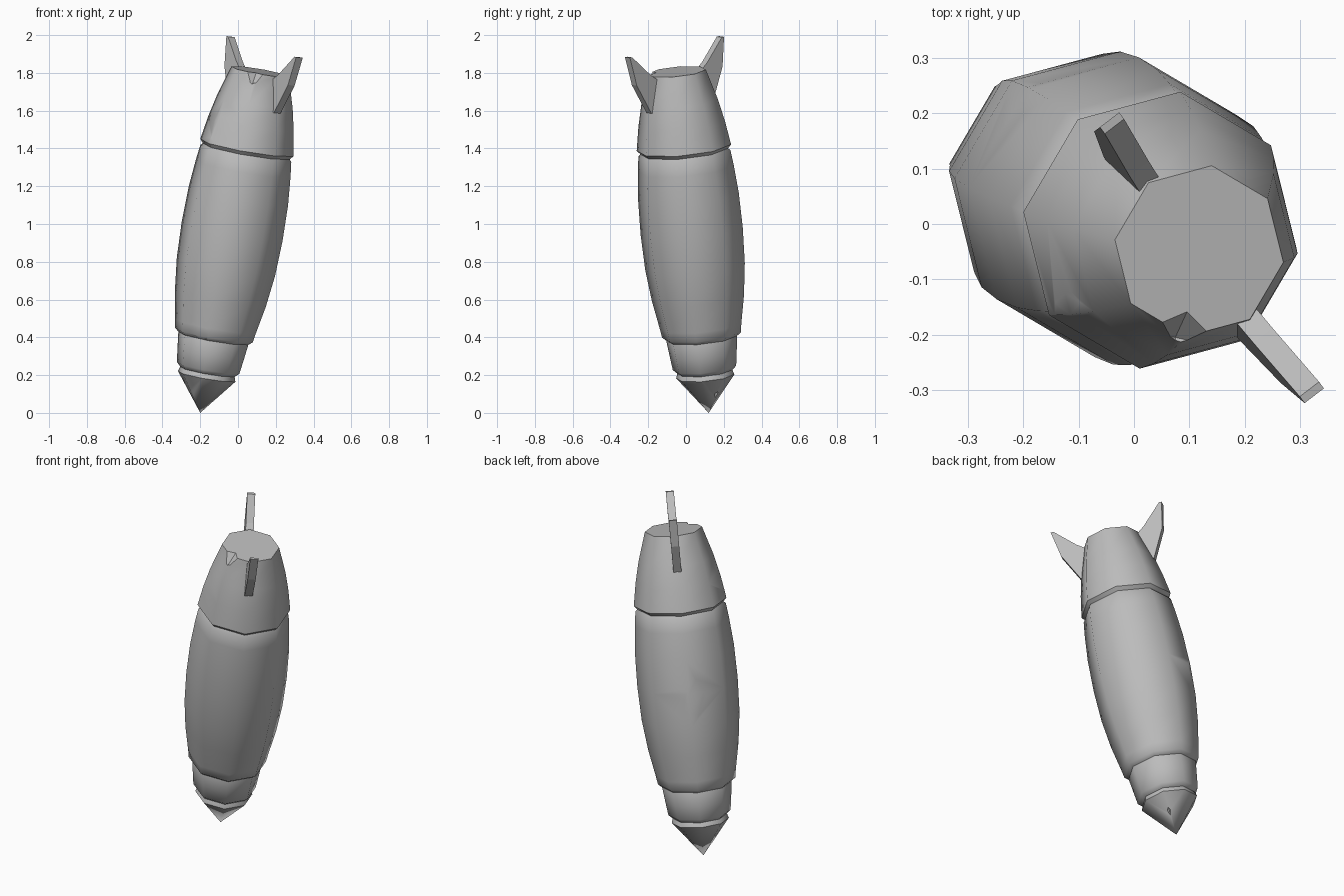
import bpy, bmesh, math
from mathutils import Vector, Matrix

if "Cube" in bpy.data.objects:
    bpy.data.objects.remove(bpy.data.objects["Cube"])

NOSE = Vector((-0.20, 0.12, 0.0))
AXIS = Vector((0.32, -0.17, 1.82)).normalized()
FRAME = Matrix.Translation(NOSE) @ Vector((0, 0, 1)).rotation_difference(AXIS).to_matrix().to_4x4()
SIDES, PHASE = 8, math.radians(-8)

grey = bpy.data.materials.new("weathered_grey")
grey.diffuse_color = (0.5, 0.5, 0.5, 1)
grey.use_nodes = True
grey.node_tree.nodes["Principled BSDF"].inputs["Base Color"].default_value = grey.diffuse_color


def polar(r, a, t):
    return Vector((r * math.cos(a), r * math.sin(a), t))


def make(name, bm, mat=True):
    bmesh.ops.recalc_face_normals(bm, faces=bm.faces)
    bm.transform(FRAME)
    me = bpy.data.meshes.new(name)
    bm.to_mesh(me)
    bm.free()
    ob = bpy.data.objects.new(name, me)
    bpy.context.collection.objects.link(ob)
    if mat:
        me.materials.append(grey)
    return ob


def select(ob):
    bpy.ops.object.select_all(action='DESELECT')
    ob.select_set(True)
    bpy.context.view_layer.objects.active = ob


def lathe(name, profile):
    """Closed eight-sided shell from (distance along axis, radius) pairs."""
    bm = bmesh.new()
    rings = []
    for t, r in profile:
        if r == 0:
            rings.append([bm.verts.new((0, 0, t))] * SIDES)
        else:
            rings.append([bm.verts.new(polar(r, PHASE + i * math.tau / SIDES, t)) for i in range(SIDES)])
    for a, b in zip(rings, rings[1:]):
        for i in range(SIDES):
            j = (i + 1) % SIDES
            bm.faces.new(list(dict.fromkeys((a[i], a[j], b[j], b[i]))))
    for ring in (rings[0], rings[-1]):
        if ring[0] is not ring[1]:
            bm.faces.new(ring)
    return make(name, bm)


def dent(ob, t, r, az, size):
    """Chip a wedge out of a part; size is (radial, sideways, along axis)."""
    bm = bmesh.new()
    bmesh.ops.create_uvsphere(bm, u_segments=4, v_segments=2, radius=1)
    a = math.radians(az)
    bm.transform(Matrix.Translation(polar(r, a, t)) @ Matrix.Rotation(a, 4, 'Z')
                 @ Matrix.Diagonal((*size, 1)))
    cutter = make("dent_cutter", bm, False)
    cutter.hide_render = True
    mod = ob.modifiers.new("dent", 'BOOLEAN')
    mod.operation, mod.solver, mod.object = 'DIFFERENCE', 'EXACT', cutter
    select(ob)
    bpy.ops.object.modifier_apply(modifier=mod.name)
    bpy.data.objects.remove(cutter)


def smooth(ob):
    select(ob)
    bpy.ops.object.shade_smooth_by_angle(angle=math.radians(47))


# Pointed nose with a chamfered shoulder
nose = lathe("nose_cone", [(0, 0), (0.197, 0.156), (0.222, 0.148), (0.25, 0.13)])
dent(nose, 0.10, 0.085, 37, (0.016, 0.010, 0.12))
dent(nose, 0.10, 0.085, 217, (0.016, 0.010, 0.12))

# Narrow collar above the nose
collar = lathe("collar", [(0.215, 0.14), (0.243, 0.170), (0.32, 0.18), (0.41, 0.191), (0.43, 0.18)])

# Bulging main body with a dent in the rear left
body = lathe("main_body", [(0.395, 0.18), (0.42, 0.211), (0.47, 0.219), (0.62, 0.247), (0.79, 0.267),
                           (0.98, 0.274), (1.17, 0.270), (1.32, 0.257), (1.40, 0.247), (1.43, 0.22)])
dent(body, 0.95, 0.275, 137, (0.06, 0.10, 0.15))
dent(body, 0.415, 0.205, 248, (0.035, 0.05, 0.055))

# Tapered tail section with a chipped rim
tail = lathe("tail_section", [(1.40, 0.225), (1.432, 0.253), (1.56, 0.232), (1.68, 0.205), (1.842, 0.156)])
dent(tail, 1.59, 0.235, 212, (0.035, 0.06, 0.11))
dent(tail, 1.425, 0.25, 217, (0.03, 0.07, 0.045))
dent(tail, 1.85, 0.165, 259, (0.06, 0.09, 0.07))

for part in (nose, collar, body, tail):
    smooth(part)

# Two swept fins on opposite corners of the tail
FIN = [(0.12, 1.66), (0.208, 1.655), (0.287, 1.82), (0.315, 1.975), (0.30, 1.975), (0.19, 1.86), (0.145, 1.825)]
for name, az in (("front_fin", -53), ("rear_fin", 127)):
    bm = bmesh.new()
    face = bm.faces.new([bm.verts.new((r, -0.022, t)) for r, t in FIN])
    ext = bmesh.ops.extrude_face_region(bm, geom=[face])
    bmesh.ops.translate(bm, vec=(0, 0.044, 0), verts=[v for v in ext["geom"] if isinstance(v, bmesh.types.BMVert)])
    bm.transform(Matrix.Rotation(math.radians(az), 4, 'Z'))
    make(name, bm)
